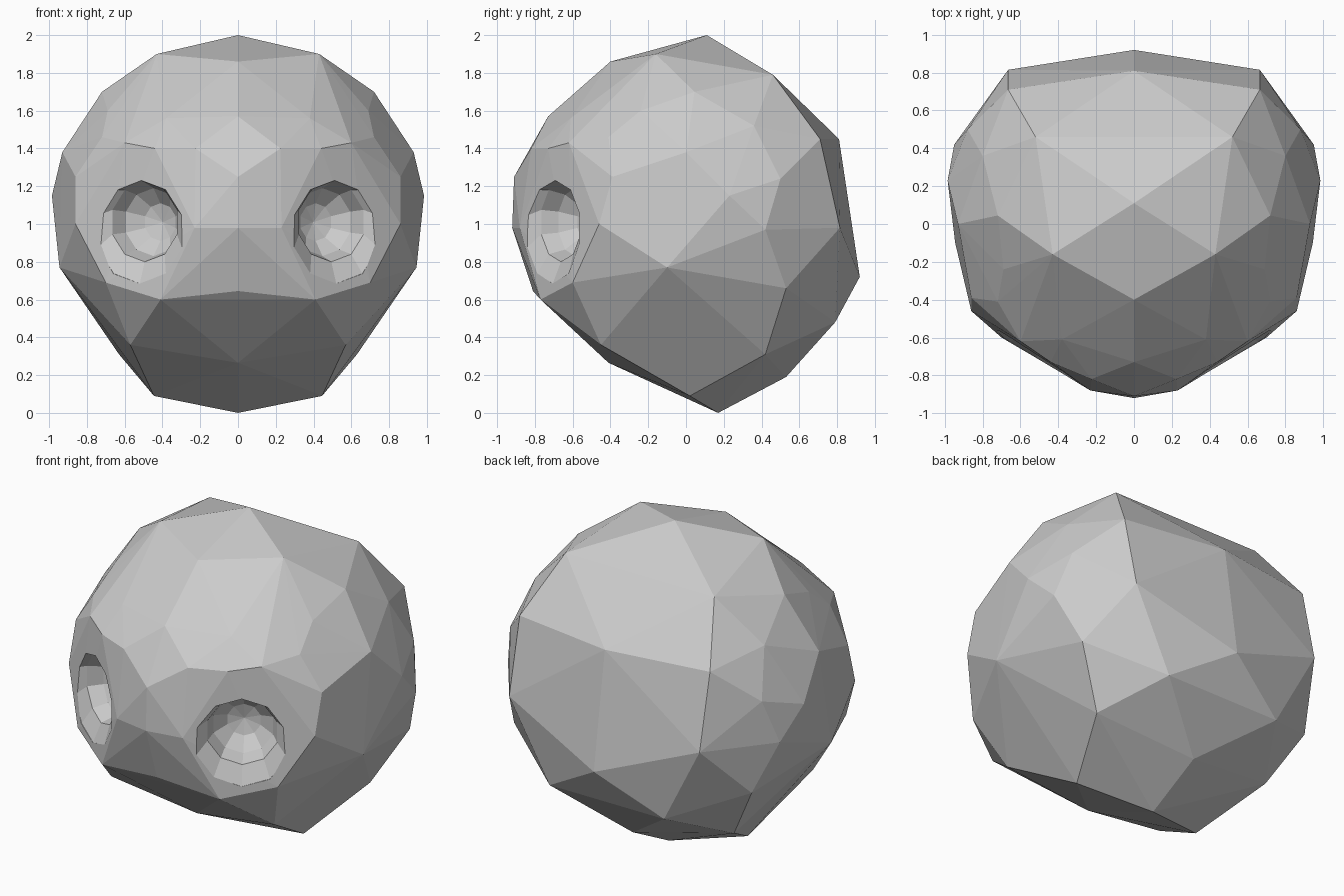
import bpy, bmesh
from math import cos, sin, tau
from mathutils import Vector

if "Cube" in bpy.data.objects:
    bpy.data.objects.remove(bpy.data.objects["Cube"])

# Key points of the faceted head: centre line (y, z) and one mirrored side (x, y, z)
CENTRE = [(.11, 2), (-.40, 1.86), (-.73, 1.57), (-.91, 1.25), (-.92, .98), (-.81, .645),
          (-.41, .265), (.17, 0), (.53, .19), (.92, .72), (.81, 1.45)]
SIDE = [(.43, -.16, 1.90), (.52, .46, 1.79), (.72, .045, 1.70), (.665, .71, 1.45),
        (.80, .36, 1.52), (.93, 0, 1.38), (.985, .23, 1.15), (.88, .50, 1.24),
        (.95, .42, .97), (.665, .815, .98), (.945, -.10, .77), (.83, .53, .66),
        (.40, .79, .48), (.63, .42, .31), (.57, -.45, .36), (.445, .02, .09),
        (.69, -.24, 1.60), (.38, -.61, 1.56), (.225, -.82, 1.40), (.44, -.73, 1.40),
        (.60, -.62, 1.43), (.72, -.41, 1.46), (.86, -.39, 1.25), (.86, -.46, 1.0),
        (.23, -.88, .98), (.41, -.77, .60), (.70, -.60, .69)]


def make_object(name, bm):
    mesh = bpy.data.meshes.new(name)
    bmesh.ops.recalc_face_normals(bm, faces=bm.faces)
    bm.to_mesh(mesh)
    bm.free()
    obj = bpy.data.objects.new(name, mesh)
    bpy.context.collection.objects.link(obj)
    return obj


# Head: convex faceted shell
bm = bmesh.new()
for y, z in CENTRE:
    bm.verts.new((0, y, z))
for x, y, z in SIDE:
    for s in (1, -1):
        bm.verts.new((s * x, y, z))
hull = bmesh.ops.convex_hull(bm, input=bm.verts)
junk = {v for v in hull["geom_interior"] + hull["geom_unused"]
        if isinstance(v, bmesh.types.BMVert)}
bmesh.ops.delete(bm, geom=list(junk), context='VERTS')
head = make_object("head", bm)


def socket_cutter(s, sides=10):
    """Chamfered bowl: wide sloped lower rim leading into a round hollow."""
    n, u = Vector((.52 * s, -.854, 0)), Vector((.854 * s, .52, 0))
    up, c = Vector((0, 0, 1)), Vector((.52 * s, -.705, 1.01))
    profile = [(.30, .15, -.05), (.275, .0, -.05), (.21, -.05, 0),
               (.18, -.14, 0), (.10, -.21, 0)]          # radius, depth, drop
    bm = bmesh.new()
    rings = []
    for r, d, dz in profile:
        rings.append([bm.verts.new(c + n * d + u * r * cos(tau * (i + .5) / sides)
                                   + up * (r * sin(tau * (i + .5) / sides) + dz))
                      for i in range(sides)])
    for a, b in zip(rings, rings[1:]):
        for i in range(sides):
            j = (i + 1) % sides
            bm.faces.new((a[i], a[j], b[j], b[i]))
    bm.faces.new(rings[0])
    tip = bm.verts.new(c - n * .235)
    for i in range(sides):
        bm.faces.new((rings[-1][i], rings[-1][(i + 1) % sides], tip))
    bmesh.ops.triangulate(bm, faces=bm.faces)
    cutter = make_object("socket_cutter", bm)
    cutter.hide_render = True
    return cutter


# Eye sockets: carve both sides
bpy.context.view_layer.objects.active = head
for s in (1, -1):
    cutter = socket_cutter(s)
    mod = head.modifiers.new("eye_socket", 'BOOLEAN')
    mod.operation, mod.solver, mod.object = 'DIFFERENCE', 'EXACT', cutter
    bpy.ops.object.modifier_apply(modifier=mod.name)
    bpy.data.objects.remove(cutter)
